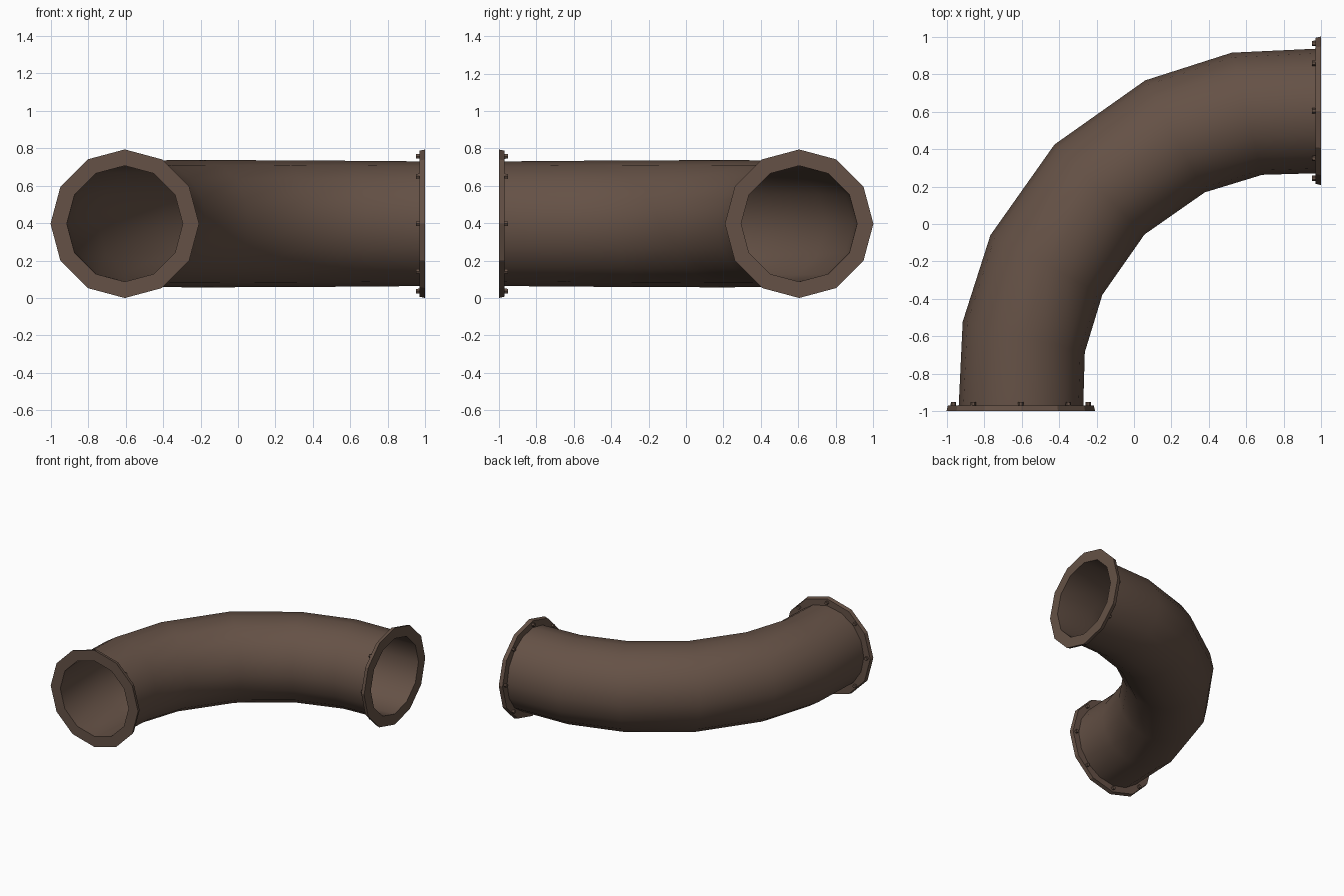
import bpy, bmesh
from math import sin, cos, pi, radians
from mathutils import Vector

if "Cube" in bpy.data.objects:
    bpy.data.objects.remove(bpy.data.objects["Cube"])

brown = bpy.data.materials.new("rust_brown")
brown.diffuse_color = (0.130, 0.083, 0.061, 1)
brown.use_nodes = True
brown.node_tree.nodes["Principled BSDF"].inputs["Base Color"].default_value = brown.diffuse_color

ZC = 0.397                       # height of the pipe axis
PIVOT = Vector((1, -1, ZC))      # centre of the bend
END_R = 1.605                    # bend radius at the two ends
UP = Vector((0, 0, 1))


def finish(bm, name, smooth=None):
    me = bpy.data.meshes.new(name)
    bm.to_mesh(me)
    bm.free()
    ob = bpy.data.objects.new(name, me)
    bpy.context.collection.objects.link(ob)
    me.materials.append(brown)
    if smooth:
        bpy.ops.object.select_all(action='DESELECT')
        ob.select_set(True)
        bpy.context.view_layer.objects.active = ob
        bpy.ops.object.shade_smooth_by_angle(angle=radians(smooth))
    return ob


def skin(bm, rings, flip=False):
    """Join equal rings of points with quads."""
    vs = [[bm.verts.new(p) for p in r] for r in rings]
    n = len(vs[0])
    for a, b in zip(vs, vs[1:]):
        for i in range(n):
            j = (i + 1) % n
            f = [a[i], a[j], b[j], b[i]]
            bm.faces.new(f[::-1] if flip else f)


def bend(name, sides, r_end, r_mid, flip):
    """Quarter bend that bulges slightly outward halfway."""
    bm = bmesh.new()
    rings = []
    for deg in (0, 14, 28, 45, 62, 76, 90):
        t = radians(deg)
        k = sin(2 * t)
        out = Vector((-cos(t), sin(t), 0))
        c = PIVOT + out * (END_R + 0.07 * k)
        r = r_end + (r_mid - r_end) * k
        rings.append([c + out * r * cos(2 * pi * i / sides) + UP * r * sin(2 * pi * i / sides)
                      for i in range(sides)])
    skin(bm, rings, flip)
    return finish(bm, name, 50)


# Pipe outer wall and inner bore
bend("pipe_wall", 16, 0.333, 0.340, True)
bend("pipe_bore", 12, 0.310, 0.315, False)


def flange(name, centre, side, inward):
    """Flat ring at a pipe mouth with eight bolt heads on its back."""
    bm = bmesh.new()

    def ring(r, d, n=12, c=centre):
        return [c + inward * d + side * r * cos(2 * pi * i / n) + UP * r * sin(2 * pi * i / n)
                for i in range(n)]
    skin(bm, [ring(0.310, 0), ring(0.397, 0), ring(0.390, 0.03), ring(0.320, 0.03)])
    bmesh.ops.recalc_face_normals(bm, faces=bm.faces)
    finish(bm, name)

    bm = bmesh.new()
    for i in range(8):
        a = pi * i / 4
        c = centre + side * 0.36 * cos(a) + UP * 0.36 * sin(a)
        skin(bm, [ring(0.015, 0.025, 6, c), ring(0.014, 0.048, 6, c)])
    bmesh.ops.holes_fill(bm, edges=bm.edges, sides=6)
    bmesh.ops.recalc_face_normals(bm, faces=bm.faces)
    finish(bm, name + "_bolts")


# Flanges at both mouths
flange("front_flange", Vector((1 - END_R, -1, ZC)), Vector((1, 0, 0)), Vector((0, 1, 0)))
flange("right_flange", Vector((1, END_R - 1, ZC)), Vector((0, 1, 0)), Vector((-1, 0, 0)))
